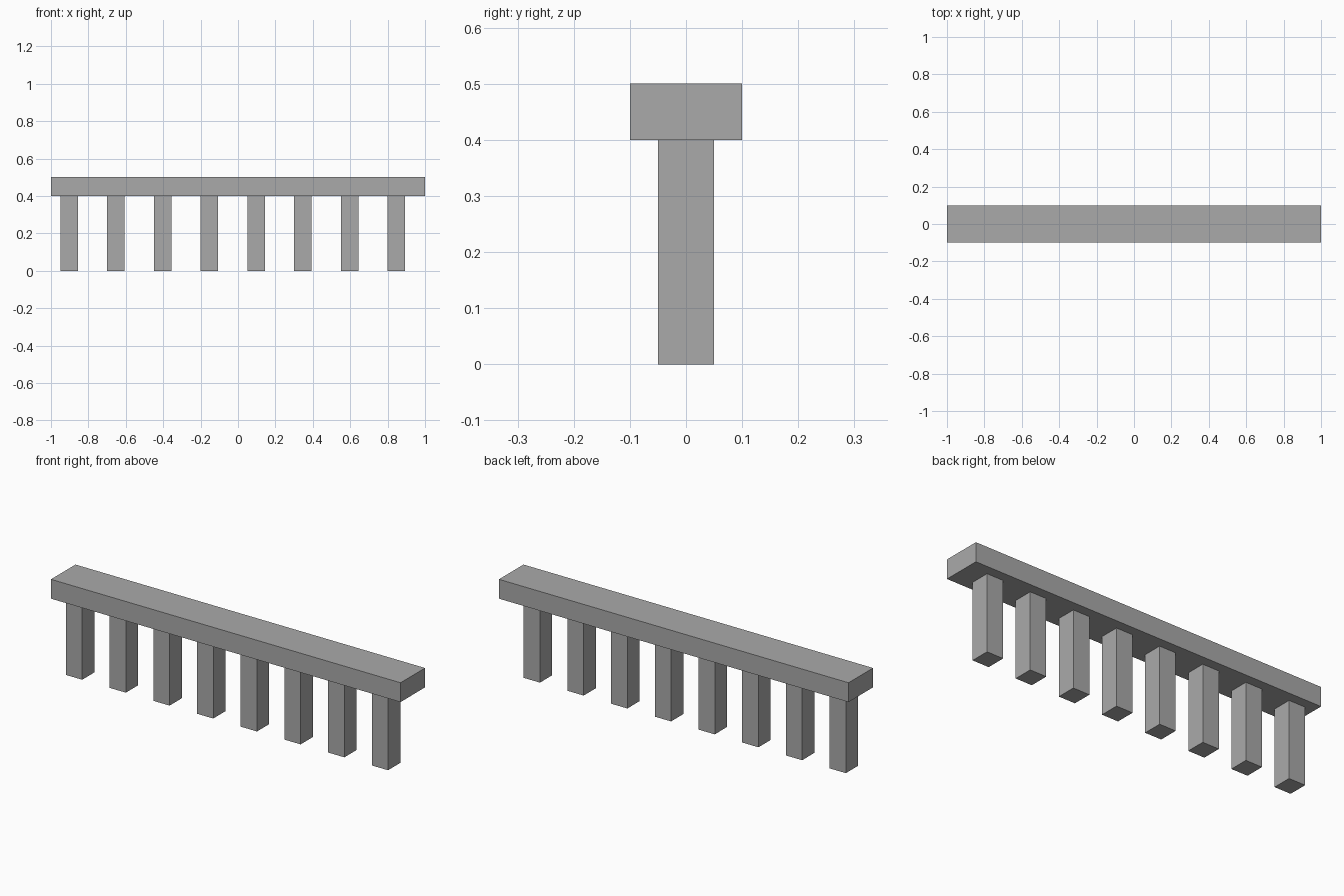
import bpy

if "Cube" in bpy.data.objects:
    bpy.data.objects.remove(bpy.data.objects["Cube"], do_unlink=True)

# Single flat grey
grey = bpy.data.materials.new("plain_grey")
grey.use_nodes = True
color = (0.4, 0.4, 0.4, 1.0)
grey.diffuse_color = color
grey.node_tree.nodes["Principled BSDF"].inputs["Base Color"].default_value = color


def box(name, center, size):
    bpy.ops.mesh.primitive_cube_add(size=1, location=center)
    obj = bpy.context.object
    obj.name = name
    obj.scale = size
    bpy.ops.object.transform_apply(location=False, rotation=False, scale=True)
    obj.data.materials.append(grey)
    return obj


# Top rail
box("top_rail", (0, 0, 0.45), (2.0, 0.2, 0.1))

# Evenly spaced posts, set slightly toward the right end
POSTS, SPACING, FIRST_X = 8, 0.25, -0.903
for i in range(POSTS):
    box(f"post_{i + 1}", (FIRST_X + i * SPACING, 0, 0.2), (0.093, 0.1, 0.4))
